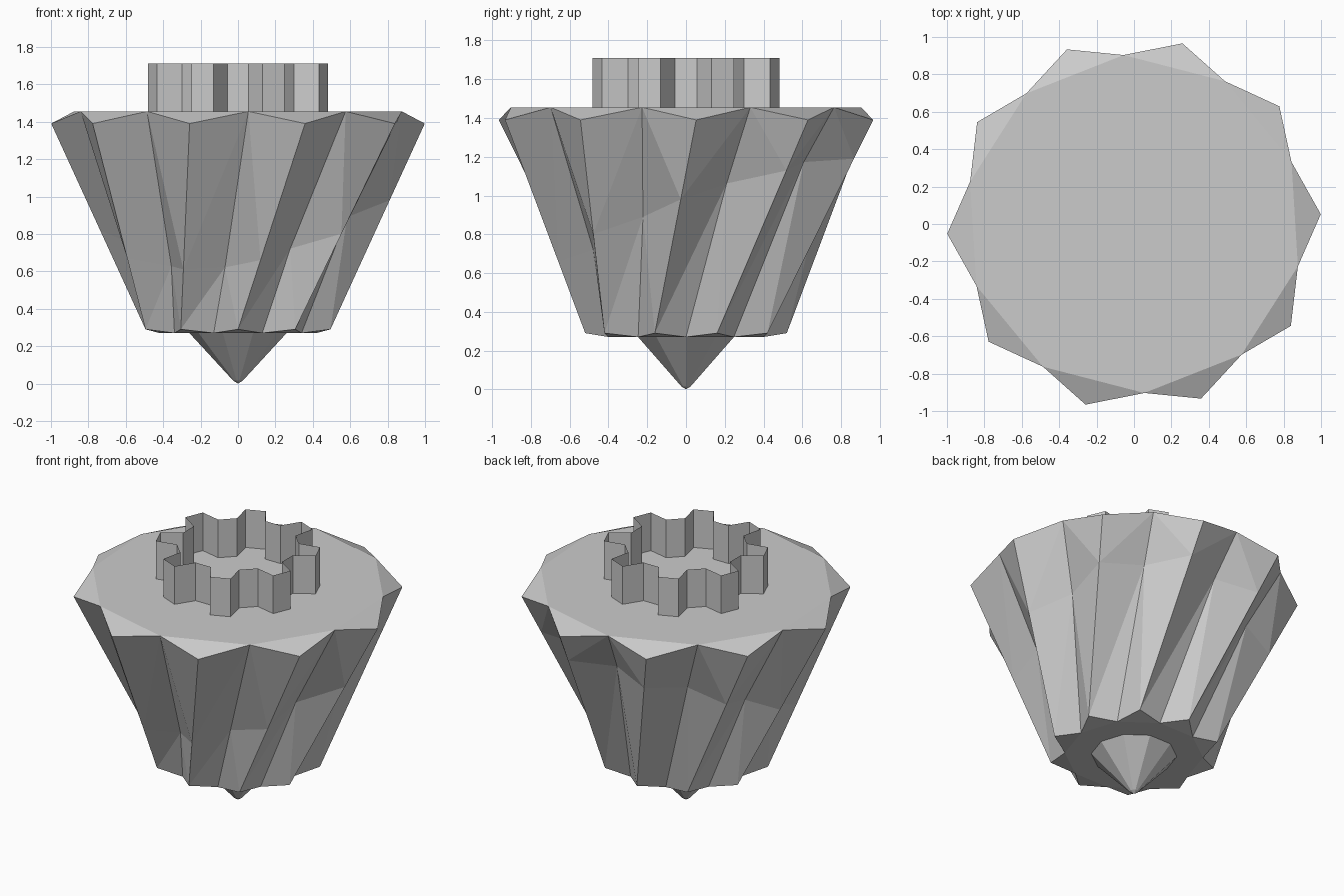
import bpy, bmesh
from math import sin, cos, radians
from mathutils import Vector

if "Cube" in bpy.data.objects:
    bpy.data.objects.remove(bpy.data.objects["Cube"])


def polar(r, deg, z):
    return Vector((r * cos(radians(deg)), r * sin(radians(deg)), z))


def finish(name, bm):
    me = bpy.data.meshes.new(name)
    bm.to_mesh(me)
    bm.free()
    ob = bpy.data.objects.new(name, me)
    bpy.context.collection.objects.link(ob)
    return ob


def add_ring(bm, points):
    return [bm.verts.new(p) for p in points]


# Fluted body: ten-point star, twisted 21 degrees, valleys pinched on a tilted ring
N = 20
top, mid, low = [], [], []
for i in range(N):
    tip = i % 2 == 0
    a = 3 + 18 * i
    t = polar(1.0, a, 1.39) if tip else polar(0.905, a + 0.5, 1.455)
    b = polar(0.52, a - 21, 0.29) if tip else polar(0.42, a - 21, 0.27)
    z = 0.9 + 0.29 * cos(radians(a - 77))
    m = b.lerp(t, (z - b.z) / (t.z - b.z))
    if not tip:
        r = m.xy.length
        m.x *= (r - 0.04) / r
        m.y *= (r - 0.04) / r
    top.append(t)
    mid.append(m)
    low.append(b)

bm = bmesh.new()
rt, rm, rl = (add_ring(bm, p) for p in (top, mid, low))
for i in range(N):
    j = (i + 1) % N
    for lower, upper in ((rl, rm), (rm, rt)):
        if i % 2 == 0:
            bm.faces.new((lower[i], lower[j], upper[j]))
            bm.faces.new((lower[i], upper[j], upper[i]))
        else:
            bm.faces.new((lower[i], lower[j], upper[i]))
            bm.faces.new((lower[j], upper[j], upper[i]))
# Flat lid with sloping tips, and the underside
for ring in (rt, rl):
    bm.faces.new([ring[k] for k in range(1, N, 2)])
    for k in range(0, N, 2):
        bm.faces.new((ring[k - 1], ring[k], ring[k + 1]))
bmesh.ops.recalc_face_normals(bm, faces=bm.faces)
finish("fluted_body", bm)

# Pointed foot with a tiny blunt end
bm = bmesh.new()
rings = [add_ring(bm, [polar(r, 36 * k, z) for k in range(10)])
         for r, z in ((0.26, 0.27), (0.025, 0.015))]
apex = bm.verts.new((0, 0, 0))
for k in range(10):
    n = (k + 1) % 10
    bm.faces.new((rings[0][k], rings[0][n], rings[1][n], rings[1][k]))
    bm.faces.new((rings[1][k], rings[1][n], apex))
bmesh.ops.recalc_face_normals(bm, faces=bm.faces)
finish("pointed_foot", bm)

# Thin eight-lobed collar wall, open on top
profile = []
for k in range(8):
    c = 45 * k
    profile += [(0.37, c - 8.9), (0.37, c + 8.9), (0.5, c + 15.3), (0.5, c + 29.7)]
bm = bmesh.new()
lo, hi = (add_ring(bm, [polar(r, a, z) for r, a in profile]) for z in (1.455, 1.71))
for k in range(len(profile)):
    n = (k + 1) % len(profile)
    bm.faces.new((lo[k], lo[n], hi[n], hi[k]))
finish("lobed_collar", bm)
